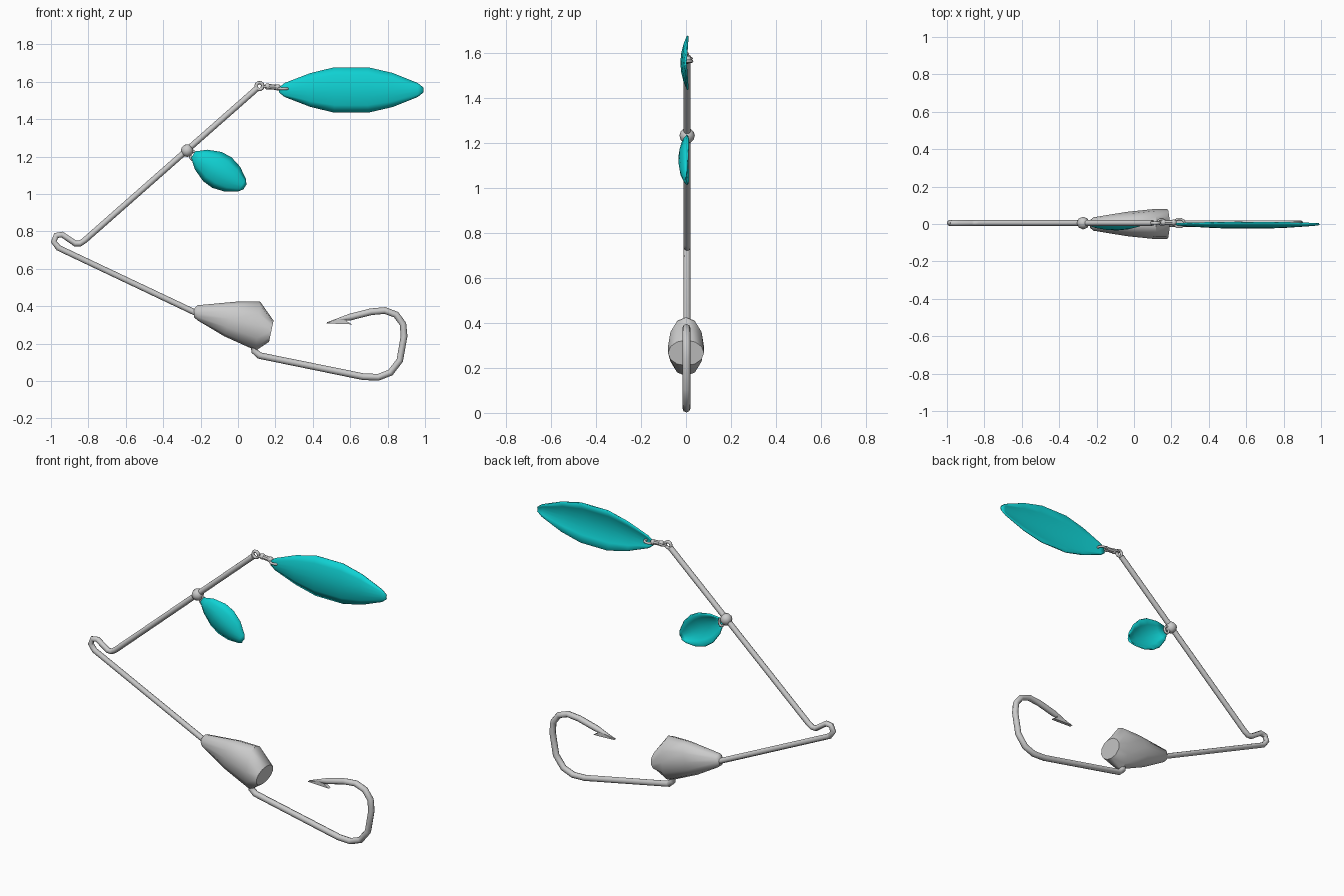
import bpy, bmesh, math
from mathutils import Vector, Matrix

if "Cube" in bpy.data.objects:
    bpy.data.objects.remove(bpy.data.objects["Cube"])

Y = 0.005  # plane in which the bent wire lies

teal = bpy.data.materials.new("teal")
teal.diffuse_color = (0.005, 0.64, 0.65, 1)
teal.use_nodes = True
teal.node_tree.nodes["Principled BSDF"].inputs["Base Color"].default_value = teal.diffuse_color


def activate(ob):
    bpy.ops.object.select_all(action='DESELECT')
    ob.select_set(True)
    bpy.context.view_layer.objects.active = ob


def finish(name, bm, angle=40):
    bmesh.ops.recalc_face_normals(bm, faces=bm.faces)
    me = bpy.data.meshes.new(name)
    bm.to_mesh(me)
    bm.free()
    ob = bpy.data.objects.new(name, me)
    bpy.context.collection.objects.link(ob)
    activate(ob)
    bpy.ops.object.shade_smooth_by_angle(angle=math.radians(angle))
    return ob


def tube(name, pts, r, y=Y, tip=1.0, closed=False):
    cu = bpy.data.curves.new(name, 'CURVE')
    cu.dimensions = '3D'
    cu.bevel_depth = r
    cu.bevel_resolution = 2
    cu.use_fill_caps = True
    sp = cu.splines.new('POLY')
    sp.points.add(len(pts) - 1)
    for p, c in zip(sp.points, pts):
        p.co = (c[0], y if len(c) == 2 else c[1], c[-1], 1)
    sp.points[-1].radius = tip
    sp.use_cyclic_u = closed
    ob = bpy.data.objects.new(name, cu)
    bpy.context.collection.objects.link(ob)
    activate(ob)
    bpy.ops.object.convert(target='MESH')
    bpy.ops.object.shade_smooth_by_angle(angle=math.radians(50))
    return ob


def ring(name, x, z, rx, rz, r, flat=False, y=Y, n=10):
    # flat rings lie in the XY plane, the others in XZ
    pts = []
    for i in range(n):
        a = 2 * math.pi * i / n
        c, s = rx * math.cos(a), rz * math.sin(a)
        pts.append((x + c, y + s, z) if flat else (x + c, y, z + s))
    return tube(name, pts, r, closed=True)


def ball(name, loc, r, seg=8):
    bm = bmesh.new()
    bmesh.ops.create_uvsphere(bm, u_segments=seg, v_segments=6, radius=r,
                              matrix=Matrix.Translation(loc))
    return finish(name, bm, 60)


def blade(name, centre, tilt, profile, bulge, rim_y, across=6):
    # domed leaf: rows of (position along, half width), bulging to the front
    bm = bmesh.new()
    wmax = max(w for _, w in profile)
    rot = Matrix.Rotation(math.radians(tilt), 3, 'Y')
    rows = []
    for u, w in profile:
        row = []
        for j in range(across + 1):
            v = 2 * j / across - 1
            y = rim_y * w / wmax - bulge * (w / wmax) * (1 - v * v)
            p = rot @ Vector((u, y, v * w)) + Vector((centre[0], 0, centre[1]))
            row.append(bm.verts.new(p))
        rows.append(row)
    for a, b in zip(rows, rows[1:]):
        for j in range(across):
            bm.faces.new((a[j], b[j], b[j + 1], a[j + 1]))
    ob = finish(name, bm)
    ob.data.materials.append(teal)
    mod = ob.modifiers.new("thickness", 'SOLIDIFY')
    mod.thickness = 0.008
    mod.offset = 0
    return ob


# bent wire arm, running from the top eye down into the head
tube("wire_arm", [(0.10, 1.563), (-0.82, 0.752), (-0.845, 0.735), (-0.87, 0.735),
                  (-0.94, 0.783), (-0.972, 0.778), (-0.985, 0.745), (-0.96, 0.712),
                  (-0.1, 0.305)], 0.016)

# weighted head: rings given by top point, bottom point and half depth
bm = bmesh.new()
N = 12
loops = []
for (x0, z0), (x1, z1), ry in [((-0.235, 0.385), (-0.235, 0.34), 0.02),
                               ((-0.218, 0.405), (-0.214, 0.323), 0.036),
                               ((0.0, 0.425), (-0.075, 0.24), 0.065),
                               ((0.118, 0.425), (0.096, 0.163), 0.08),
                               ((0.19, 0.323), (0.166, 0.21), 0.08)]:
    mid = Vector(((x0 + x1) / 2, 0, (z0 + z1) / 2))
    up = Vector((x0, 0, z0)) - mid
    loops.append([bm.verts.new(mid + up * math.cos(2 * math.pi * i / N)
                               + Vector((0, ry * math.sin(2 * math.pi * i / N), 0)))
                  for i in range(N)])
for a, b in zip(loops, loops[1:]):
    for i in range(N):
        k = (i + 1) % N
        bm.faces.new((a[i], a[k], b[k], b[i]))
bm.faces.new(loops[0])
bm.faces.new(loops[-1])
finish("weighted_head", bm, 45)

# hook with tapering point
tube("hook", [(0.085, 0.23), (0.088, 0.16), (0.115, 0.136), (0.67, 0.023), (0.75, 0.02),
              (0.815, 0.045), (0.865, 0.11), (0.888, 0.24), (0.882, 0.305),
              (0.845, 0.355), (0.785, 0.377), (0.71, 0.37), (0.60, 0.342),
              (0.475, 0.312)], 0.018, y=0.002, tip=0.1)

# barb: thin wedge under the point
bm = bmesh.new()
outline = [(0.47, 0.308), (0.60, 0.345), (0.58, 0.32), (0.61, 0.303)]
front, back = [[bm.verts.new((x, y, z)) for x, z in outline] for y in (-0.008, 0.012)]
bm.faces.new(front)
bm.faces.new(back)
for i in range(4):
    k = (i + 1) % 4
    bm.faces.new((front[i], front[k], back[k], back[i]))
finish("hook_barb", bm, 30)

# top eye and swivel
ring("top_eye", 0.115, 1.577, 0.019, 0.019, 0.009)
ring("swivel_loop_inner", 0.147, 1.575, 0.02, 0.014, 0.006, flat=True, y=0.012)
bm = bmesh.new()
bmesh.ops.create_cone(bm, cap_ends=True, segments=8, radius1=0.014, radius2=0.014, depth=0.05,
                      matrix=Matrix.Translation((0.185, 0.008, 1.572))
                      @ Matrix.Rotation(math.radians(95), 4, 'Y'))
finish("swivel_barrel", bm)
for i, x in enumerate((0.158, 0.212)):
    ball("swivel_bead_%d" % i, (x, 0.008, 1.575 - 0.1 * (x - 0.158)), 0.017)
ring("swivel_loop_outer", 0.242, 1.563, 0.028, 0.022, 0.007, flat=True)

# bead on the wire with link to the small blade
ball("wire_bead", (-0.272, Y, 1.232), 0.034)
ring("small_blade_link", -0.24, 1.205, 0.016, 0.022, 0.007)

# blades
blade("large_blade", (0.605, 1.556), 0,
      [(-0.385, 0.012), (-0.355, 0.036), (-0.22, 0.088), (-0.09, 0.12), (0.09, 0.12),
       (0.22, 0.09), (0.355, 0.036), (0.385, 0.012)], 0.029, 0.008)
blade("small_blade", (-0.103, 1.125), 32,
      [(-0.16, 0.018), (-0.11, 0.06), (-0.04, 0.09), (0.02, 0.094), (0.085, 0.076),
       (0.145, 0.037), (0.163, 0.014)], 0.04, 0.01)
